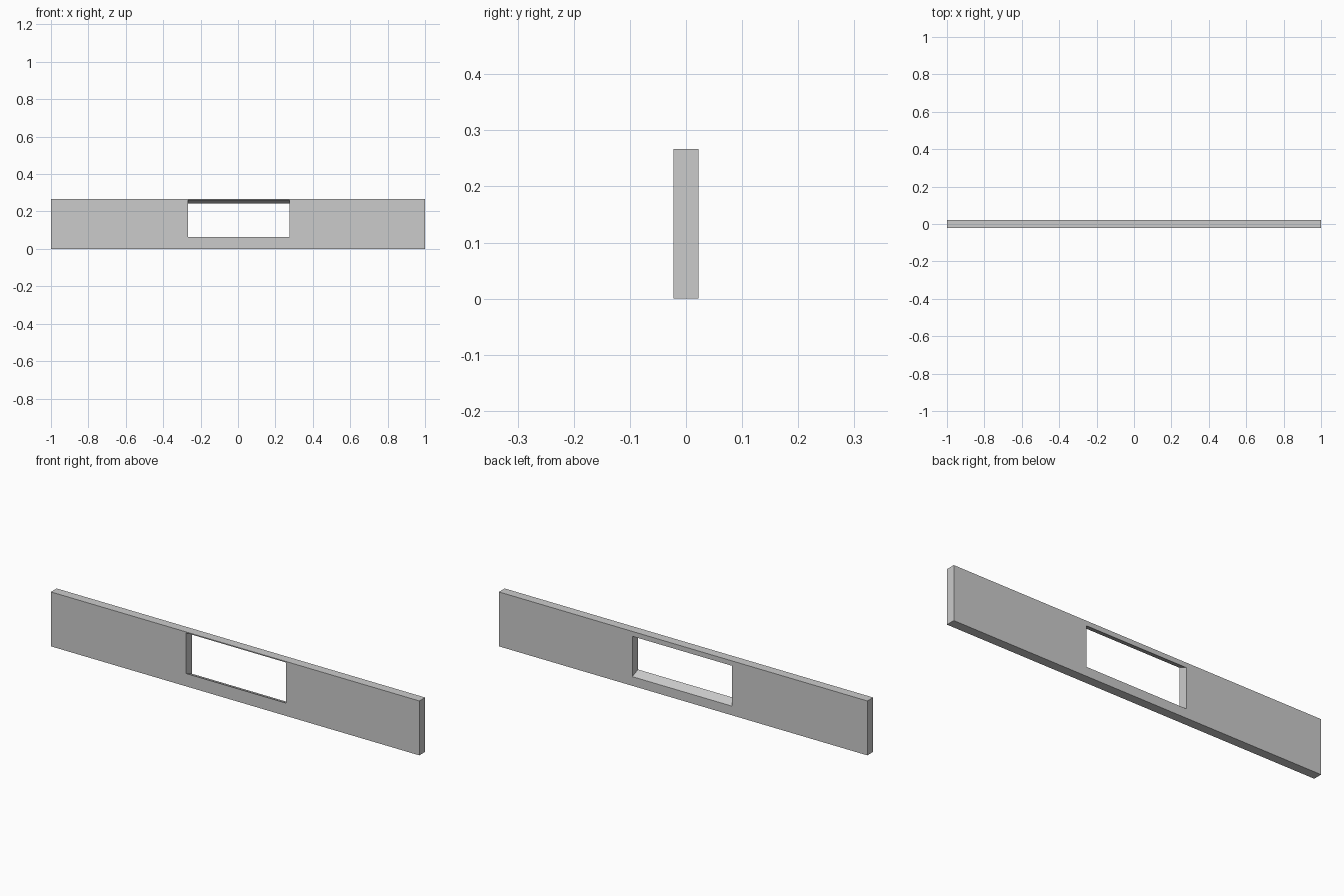
import bpy, bmesh

if "Cube" in bpy.data.objects:
    bpy.data.objects.remove(bpy.data.objects["Cube"])

HALF_DEPTH = 0.0223


def ring(bm, x0, x1, z0, z1, y):
    return [bm.verts.new(p) for p in ((x0, y, z0), (x1, y, z0), (x1, y, z1), (x0, y, z1))]


def bridge(bm, a, b):
    for i in range(4):
        j = (i + 1) % 4
        bm.faces.new((a[i], a[j], b[j], b[i]))


# Long flat panel with an off-centre window whose floor and ceiling slope down to the back
bm = bmesh.new()
rings = [
    ring(bm, -1, 1, 0, 0.267, -HALF_DEPTH),               # outer front
    ring(bm, -1, 1, 0, 0.267, HALF_DEPTH),                # outer back
    ring(bm, -0.266, 0.276, 0.045, 0.243, HALF_DEPTH),    # window back
    ring(bm, -0.266, 0.276, 0.063, 0.262, -HALF_DEPTH),   # window front
]
for i in range(4):
    bridge(bm, rings[i], rings[(i + 1) % 4])
bmesh.ops.recalc_face_normals(bm, faces=bm.faces)

mesh = bpy.data.meshes.new("window_panel")
bm.to_mesh(mesh)
bm.free()
bpy.context.collection.objects.link(bpy.data.objects.new("window_panel", mesh))
